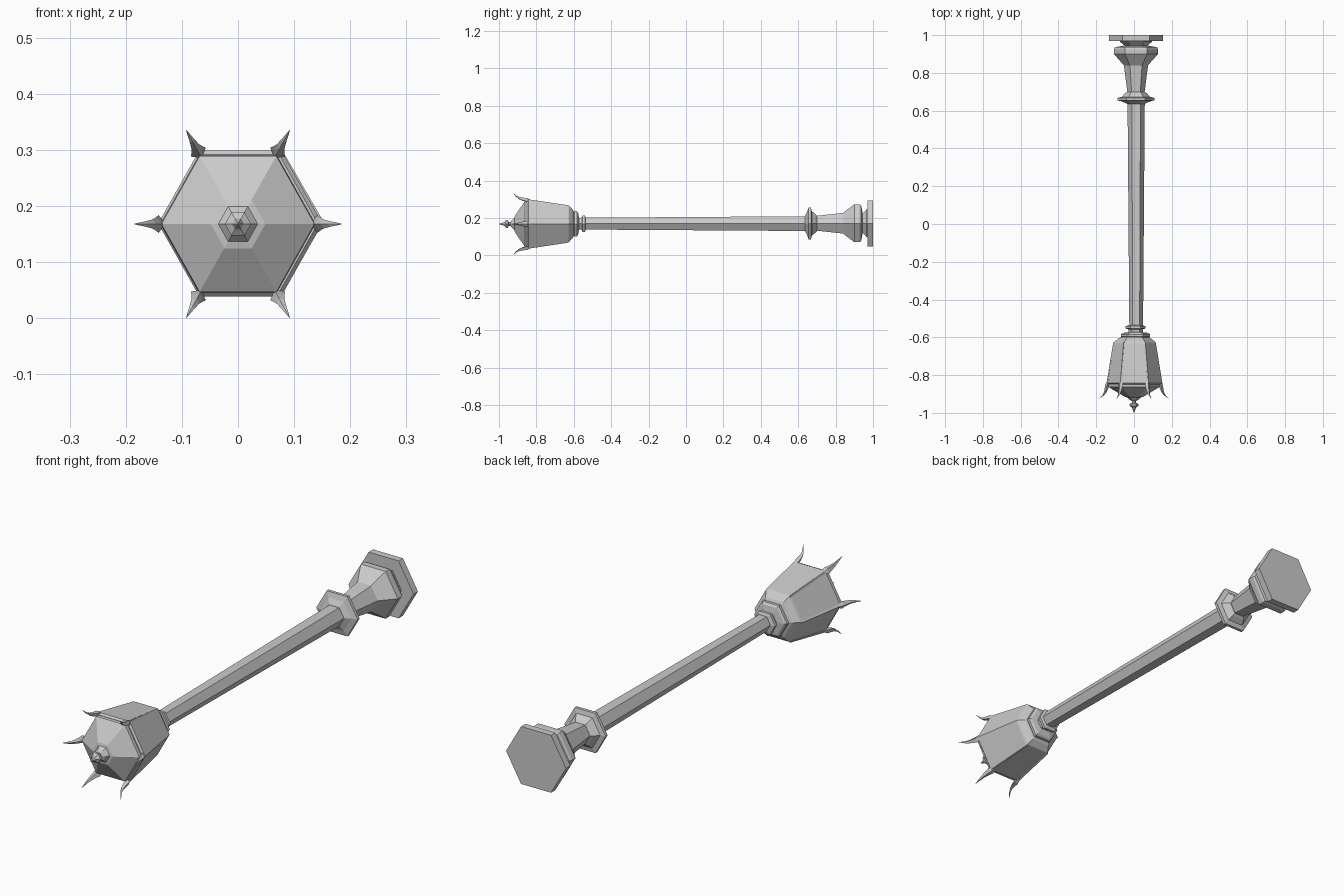
import bpy, bmesh
from math import cos, sin, pi
from mathutils import Vector

if "Cube" in bpy.data.objects:
    bpy.data.objects.remove(bpy.data.objects["Cube"])

CZ = 0.168


def finish(bm, name):
    bmesh.ops.recalc_face_normals(bm, faces=bm.faces)
    me = bpy.data.meshes.new(name)
    bm.to_mesh(me)
    bm.free()
    ob = bpy.data.objects.new(name, me)
    bpy.context.collection.objects.link(ob)


def bridge(bm, rings):
    n = len(rings[0])
    for a, b in zip(rings, rings[1:]):
        for i in range(n):
            j = (i + 1) % n
            bm.faces.new((a[i], a[j], b[j], b[i]))
    bm.faces.new(rings[0])
    bm.faces.new(rings[-1])


def hex_lathe(name, profile, cx=0.0, cz=CZ, sx=1.0):
    """Six-sided turning around the y axis; profile = (y, radius)."""
    bm = bmesh.new()
    rings = [[bm.verts.new((cx + sx * r * cos(k * pi / 3), y, cz + r * sin(k * pi / 3)))
              for k in range(6)] for y, r in profile]
    bridge(bm, rings)
    finish(bm, name)


# foot plate, bulb and tapered lower shaft
hex_lathe("base_plate", [(1.0, .142), (.970, .142)], .0105, .172)
hex_lathe("base_bulb", [(.975, .085), (.965, .085), (.945, .06), (.936, .112), (.925, .117),
                        (.90, .117), (.84, .064), (.70, .046)], .0105, .172)
# ring on the shaft
hex_lathe("shaft_ring", [(.70, .047), (.692, .058), (.673, .075), (.668, .098),
                         (.655, .098), (.648, .072), (.636, .047)], .0105, .171)
# long pole
hex_lathe("pole", [(.70, .046), (-.60, .036)], .0115, .170)
# collar below lantern
hex_lathe("collar", [(-.536, .038), (-.541, .052), (-.553, .052), (-.558, .036), (-.572, .036),
                     (-.577, .068), (-.584, .078), (-.596, .078), (-.602, .07)], .008, .169)
# lantern body
hex_lathe("lantern_body", [(-.598, .07), (-.606, .088), (-.625, .112), (-.632, .115),
                           (-.843, .150), (-.850, .142)], .004, .169, .975)
# pointed cap and finial
hex_lathe("lantern_cap", [(-.845, .142), (-.862, .140), (-.915, .05), (-.918, .036), (-.93, .024),
                          (-.938, .011), (-.947, .012), (-.953, .024), (-.963, .024),
                          (-.972, .011), (-1.0, .001)], 0, CZ, .975)

# corner ribs sweeping out into hooked spikes: (radius, y, half thickness, half width)
PATH = [(.110, -.628, .005, .005), (.145, -.835, .006, .007), (.148, -.85, .012, .016),
        (.153, -.872, .010, .012), (.160, -.892, .007, .008), (.172, -.908, .004, .005),
        (.1935, -.925, .0005, .0005)]
for k in range(6):
    a = k * pi / 3
    out, side = Vector((cos(a), 0, sin(a))), Vector((-sin(a), 0, cos(a)))
    bm = bmesh.new()
    rings = []
    for r, y, t, w in PATH:
        c = out * r + Vector((0, y, 0))
        ring = []
        for o in (out * t, side * w, out * -t, side * -w):
            p = c + o
            ring.append(bm.verts.new((p.x * .955, p.y, p.z + CZ)))
        rings.append(ring)
    bridge(bm, rings)
    finish(bm, f"corner_spike_{k + 1}")
